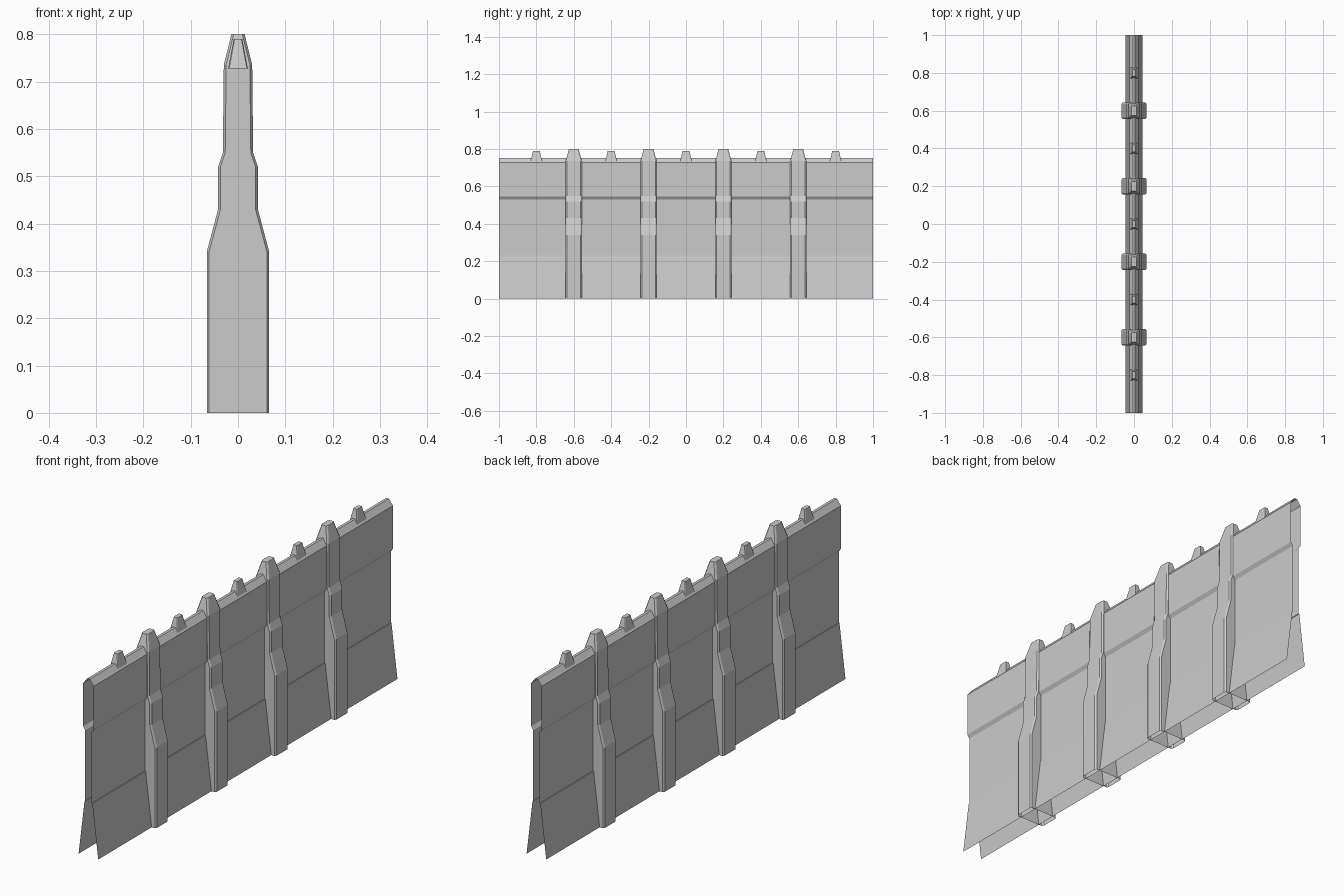
import bpy

cube = bpy.data.objects.get("Cube")
if cube:
    bpy.data.objects.remove(cube, do_unlink=True)

# Single plain grey for everything
grey = bpy.data.materials.new("wall grey")
grey.use_nodes = True
colour = (0.6, 0.6, 0.6, 1)
grey.diffuse_color = colour
grey.node_tree.nodes["Principled BSDF"].inputs["Base Color"].default_value = colour


def add_mesh(name, verts, faces, y=0):
    mesh = bpy.data.meshes.new(name)
    mesh.from_pydata(verts, [], faces)
    mesh.materials.append(grey)
    obj = bpy.data.objects.new(name, mesh)
    obj.location.y = y
    bpy.context.collection.objects.link(obj)
    return obj


def ring(hx, hy, z, cx, cy):
    """Rectangle with chamfered corners, counter-clockwise."""
    return [(hx, -hy + cy, z), (hx, hy - cy, z), (hx - cx, hy, z), (cx - hx, hy, z),
            (-hx, hy - cy, z), (-hx, cy - hy, z), (cx - hx, -hy, z), (hx - cx, -hy, z)]


def stack(name, levels, y, cx, cy):
    """Loft chamfered rings upward, capped on top and open below."""
    verts = [v for hx, hy, z in levels for v in ring(hx, hy, z, cx, cy)]
    faces = []
    for k in range(len(levels) - 1):
        a = k * 8
        for i in range(8):
            j = (i + 1) % 8
            faces.append((a + i, a + j, a + 8 + j, a + 8 + i))
    top = (len(levels) - 1) * 8
    faces.append(tuple(range(top, top + 8)))
    return add_mesh(name, verts, faces, y)


# Wall: open-ended shell with flared skirt, recessed panel, upper band and coping
half = [(0.046, 0), (0.018, 0.23), (0.015, 0.23), (0.015, 0.53),
        (0.025, 0.545), (0.025, 0.727), (0.006, 0.752)]
profile = half + [(-x, z) for x, z in reversed(half)]
verts = [(x, y, z) for x, z in profile for y in (-1, 1)]
faces = [(2 * i, 2 * i + 1, 2 * i + 3, 2 * i + 2) for i in range(len(profile) - 1)]
add_mesh("wall_panel", verts, faces)

# Buttress pillars stepping in toward the top
pillar = [(0.066, 0.043, 0), (0.066, 0.043, 0.34), (0.042, 0.043, 0.43),
          (0.042, 0.043, 0.52), (0.032, 0.043, 0.55), (0.03, 0.043, 0.735),
          (0.014, 0.026, 0.8)]
for n, y in enumerate((-0.6, -0.2, 0.2, 0.6), 1):
    stack(f"pillar_{n}", pillar, y, 0.005, 0.007)

# Small spikes along the coping between the pillars
spike = [(0.021, 0.032, 0.727), (0.018, 0.029, 0.742), (0.009, 0.018, 0.79)]
for n in range(5):
    stack(f"spike_{n + 1}", spike, (n - 2) * 0.4, 0.002, 0.003)
